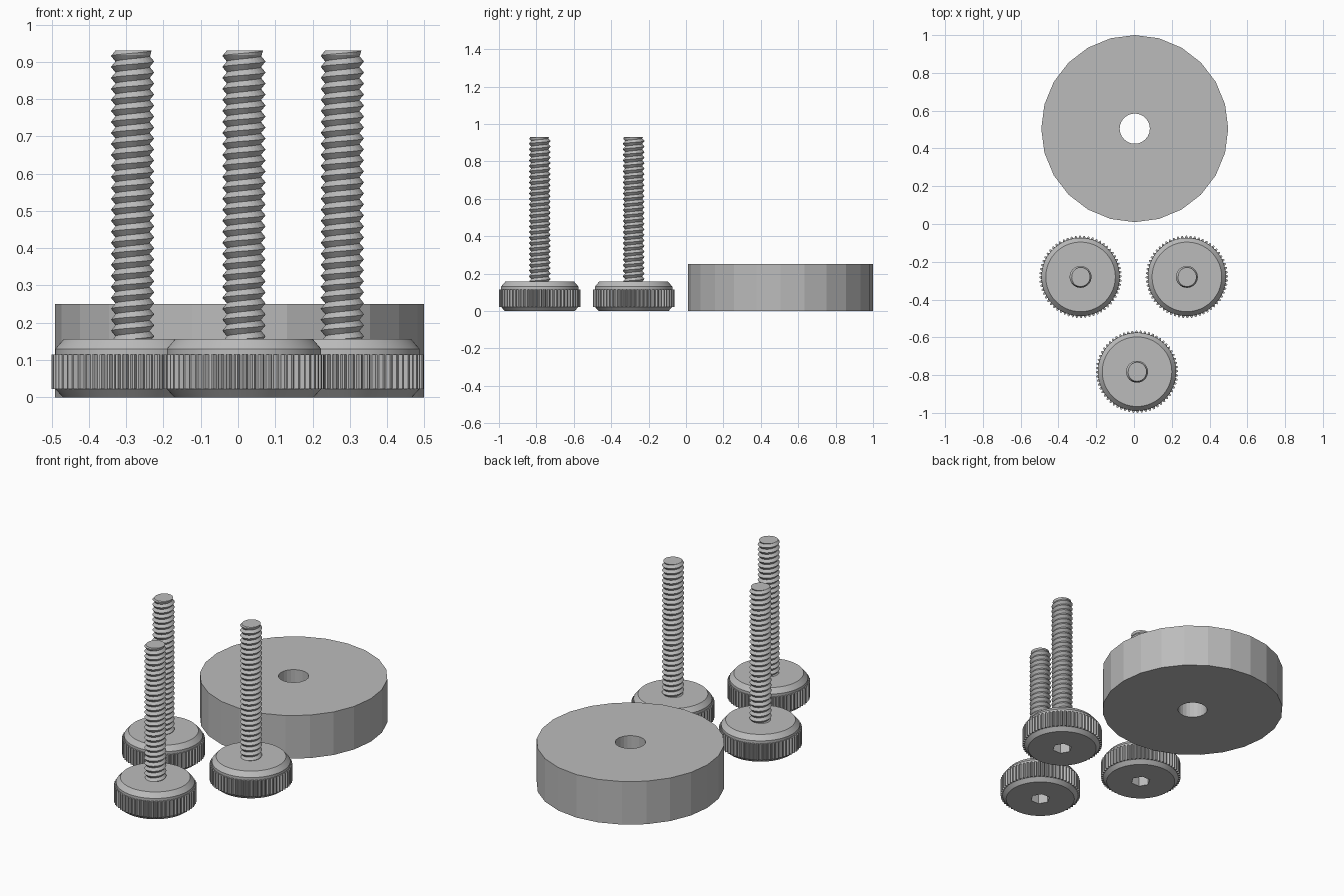
import bpy, bmesh, math

if "Cube" in bpy.data.objects:
    bpy.data.objects.remove(bpy.data.objects["Cube"])

grey = bpy.data.materials.new("plain_grey")
grey.diffuse_color = (0.5, 0.5, 0.5, 1)
grey.use_nodes = True
grey.node_tree.nodes["Principled BSDF"].inputs["Base Color"].default_value = grey.diffuse_color


def finish(bm, name, loc, smooth):
    bmesh.ops.recalc_face_normals(bm, faces=bm.faces)
    me = bpy.data.meshes.new(name)
    bm.to_mesh(me)
    bm.free()
    me.materials.append(grey)
    ob = bpy.data.objects.new(name, me)
    ob.location = loc
    bpy.context.collection.objects.link(ob)
    if smooth:
        bpy.ops.object.select_all(action='DESELECT')
        ob.select_set(True)
        bpy.context.view_layer.objects.active = ob
        bpy.ops.object.shade_smooth_by_angle(angle=math.radians(25))
    return ob


def lathe(bm, rings, n, closed=False):
    """Rings of (radius function or number, z), joined into a skin."""
    loops = []
    for r, z in rings:
        loop = []
        for i in range(n):
            a = 2 * math.pi * i / n
            rad = r(i, a) if callable(r) else r
            loop.append(bm.verts.new((rad * math.cos(a), rad * math.sin(a), z)))
        loops.append(loop)
    pairs = list(zip(loops, loops[1:]))
    if closed:
        pairs.append((loops[-1], loops[0]))
    for lo, hi in pairs:
        for i in range(n):
            j = (i + 1) % n
            bm.faces.new((lo[i], lo[j], hi[j], hi[i]))
    if not closed:
        bm.faces.new(loops[0])
        bm.faces.new(loops[-1])


# Faceted washer disc with a round hole
def washer(loc):
    bm = bmesh.new()
    n = 24
    lathe(bm, [(0.495, 0), (0.495, 0.25), (0.08, 0.25), (0.08, 0)], n, True)
    finish(bm, "washer_disc", loc, False)


# Knurled thumb head with hexagonal socket underneath
def head(name, loc):
    def knurl(i, a):
        return 0.218 if i % 4 < 2 else 0.207

    def hexagon(i, a):
        s = math.pi / 3
        return 0.046 / math.cos(a % s - s / 2)

    bm = bmesh.new()
    lathe(bm, [(hexagon, 0.07), (hexagon, 0), (0.187, 0), (0.207, 0.022),
               (knurl, 0.022), (knurl, 0.115), (0.207, 0.115),
               (0.207, 0.13), (0.184, 0.157)], 240)
    finish(bm, name, loc, True)


# Helical V thread, trimmed flat at the tip
def threaded_shaft(name, loc):
    pitch, n, z0, top = 0.0295, 32, 0.09, 0.93
    crest, root = 0.058, 0.046
    rows = 2 * int((top - z0) / pitch + 3)
    bm = bmesh.new()
    grid = []
    for k in range(rows):
        r = crest if k % 2 else root
        grid.append([bm.verts.new((r * math.cos(2 * math.pi * i / n),
                                   r * math.sin(2 * math.pi * i / n),
                                   z0 + pitch * (k / 2 + i / n)))
                     for i in range(n)])
    for k in range(rows - 1):
        for i in range(n):
            if i < n - 1:
                f = (grid[k][i], grid[k][i + 1], grid[k + 1][i + 1], grid[k + 1][i])
            elif k + 3 < rows:
                f = (grid[k][i], grid[k + 2][0], grid[k + 3][0], grid[k + 1][i])
            else:
                continue
            bm.faces.new(f)
    for z, clear in ((0.918, False), (top, True)):
        bmesh.ops.bisect_plane(bm, geom=bm.verts[:] + bm.edges[:] + bm.faces[:],
                               plane_co=(0, 0, z), plane_no=(0, 0, 1),
                               clear_outer=clear)
    # Slight taper at the tip
    for v in bm.verts:
        r = math.hypot(v.co.x, v.co.y)
        limit = 0.058 - max(0, v.co.z - 0.918) * 0.6
        if r > limit:
            v.co.x *= limit / r
            v.co.y *= limit / r
    rim = [e for e in bm.edges if e.is_boundary
           and all(abs(v.co.z - top) < 1e-4 for v in e.verts)]
    bmesh.ops.holes_fill(bm, edges=rim, sides=0)
    finish(bm, name, loc, False)


washer((0.004, 0.505, 0))
spots = {"left": (-0.283, -0.28, 0), "right": (0.28, -0.28, 0),
         "front": (0.016, -0.782, 0)}
for side, loc in spots.items():
    head(side + "_thumb_head", loc)
    threaded_shaft(side + "_threaded_shaft", loc)
